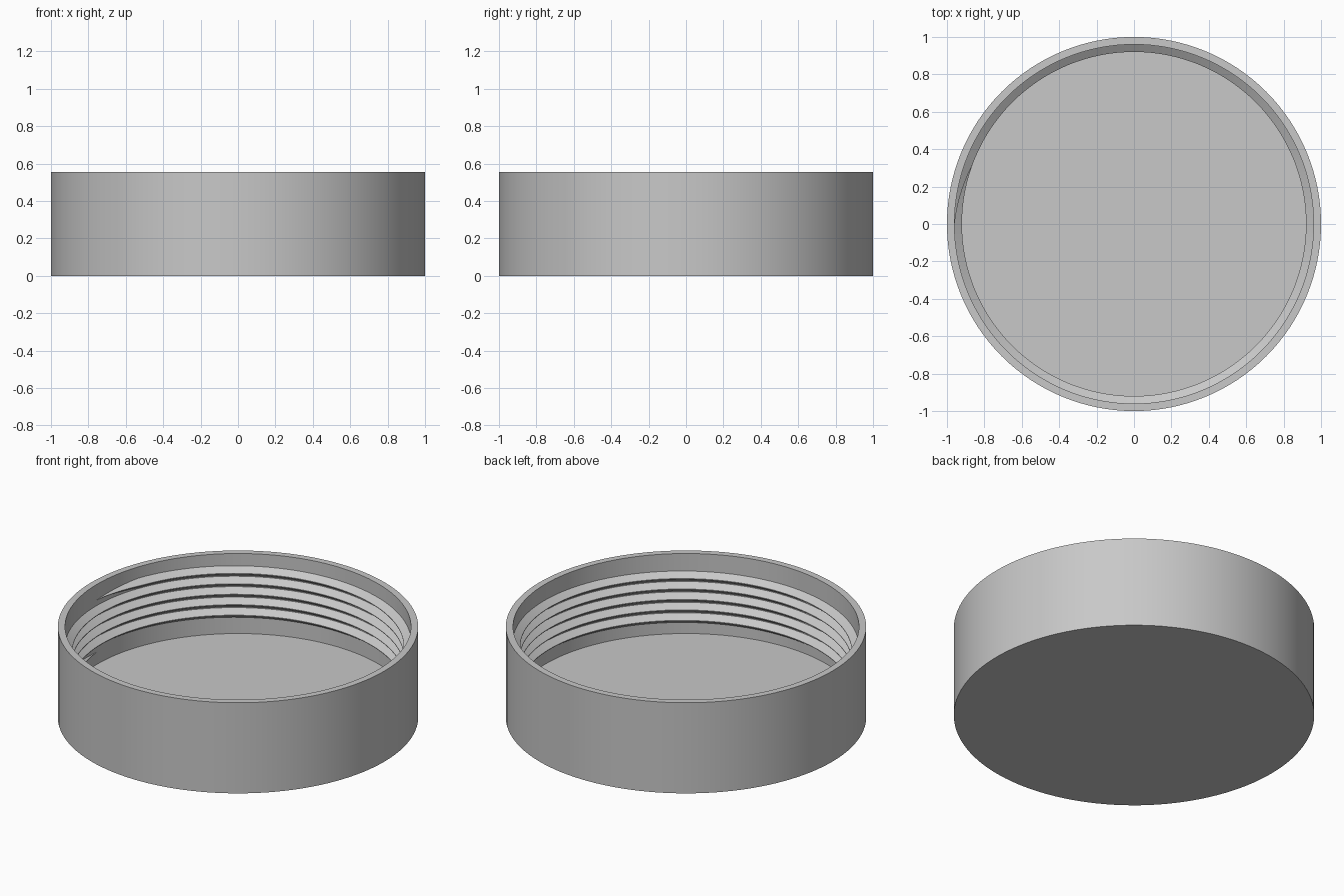
import bpy, bmesh, math

cube = bpy.data.objects.get("Cube")
if cube:
    bpy.data.objects.remove(cube)

SEGMENTS = 128
HEIGHT, FLOOR = 0.555, 0.065
OUTER, INNER, CREST = 1.0, 0.96, 0.92
PITCH, TURNS, TOP_Z = 0.064, 5, 0.46

grey = bpy.data.materials.new("light grey plastic")
grey.use_nodes = True
colour = (0.58, 0.58, 0.58, 1)
grey.diffuse_color = colour
grey.node_tree.nodes["Principled BSDF"].inputs["Base Color"].default_value = colour


def polar(radius, angle, z):
    return (radius * math.cos(angle), radius * math.sin(angle), z)


def finish(bm, name, sharp):
    bmesh.ops.recalc_face_normals(bm, faces=bm.faces)
    mesh = bpy.data.meshes.new(name)
    bm.to_mesh(mesh)
    bm.free()
    mesh.materials.append(grey)
    obj = bpy.data.objects.new(name, mesh)
    bpy.context.collection.objects.link(obj)
    bpy.ops.object.select_all(action="DESELECT")
    obj.select_set(True)
    bpy.context.view_layer.objects.active = obj
    bpy.ops.object.shade_smooth_by_angle(angle=math.radians(sharp))


# Cap shell: closed disc with an upright wall, turned from a profile
bm = bmesh.new()
rings = []
for radius, z in ((OUTER, 0), (OUTER, HEIGHT), (INNER, HEIGHT), (INNER, FLOOR)):
    rings.append([bm.verts.new(polar(radius, math.tau * i / SEGMENTS, z))
                  for i in range(SEGMENTS)])
for low, high in zip(rings, rings[1:]):
    for i in range(SEGMENTS):
        j = (i + 1) % SEGMENTS
        bm.faces.new((low[i], low[j], high[j], high[i]))
bm.faces.new(rings[0])
bm.faces.new(rings[-1])
finish(bm, "cap_shell", 30)

# Inner screw thread: triangular ridge sweeping down, tapered at both ends
bm = bmesh.new()
steps = SEGMENTS * TURNS
taper = SEGMENTS / 18
sections = []
for i in range(steps + 1):
    angle = math.pi - math.tau * i / SEGMENTS
    z = TOP_Z - PITCH * i / SEGMENTS
    size = max(0.02, min(1, i / taper, (steps - i) / taper))
    half = 0.031 * size
    root = INNER + 0.002
    crest = INNER - (INNER - CREST) * size
    sections.append([bm.verts.new(polar(r, angle, z + dz))
                     for r, dz in ((root, half), (crest, 0.002 * size),
                                   (crest, -0.002 * size), (root, -half))])
for a, b in zip(sections, sections[1:]):
    for k in range(4):
        n = (k + 1) % 4
        bm.faces.new((a[k], a[n], b[n], b[k]))
bm.faces.new(sections[0])
bm.faces.new(sections[-1])
finish(bm, "screw_thread", 30)
